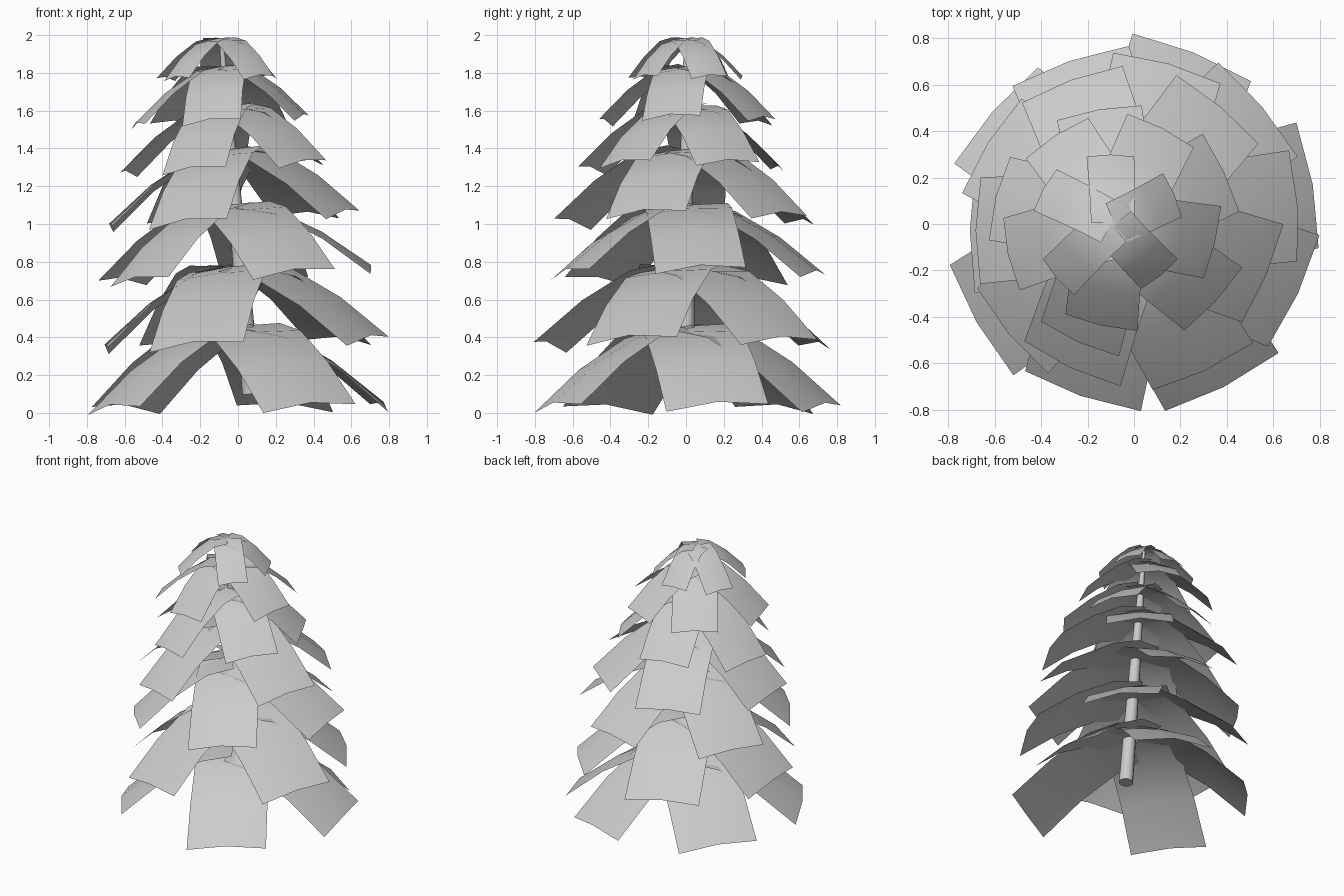
import bpy, bmesh, math
from mathutils import Vector, Matrix

if "Cube" in bpy.data.objects:
    bpy.data.objects.remove(bpy.data.objects["Cube"])


def finish(bm, name, angle):
    mesh = bpy.data.meshes.new(name)
    bm.to_mesh(mesh)
    bm.free()
    ob = bpy.data.objects.new(name, mesh)
    bpy.context.collection.objects.link(ob)
    bpy.ops.object.select_all(action='DESELECT')
    ob.select_set(True)
    bpy.context.view_layer.objects.active = ob
    bpy.ops.object.shade_smooth_by_angle(angle=math.radians(angle))
    return ob


def tube(bm, points, sides):
    """Tapered tube through (position, radius) pairs."""
    axis = (points[-1][0] - points[0][0]).normalized()
    rot = axis.to_track_quat('Z', 'Y')
    rings = []
    for p, r in points:
        rings.append([bm.verts.new(p + rot @ Vector((r * math.cos(a), r * math.sin(a), 0)))
                      for a in (2 * math.pi * i / sides for i in range(sides))])
    for a, b in zip(rings, rings[1:]):
        for i in range(sides):
            j = (i + 1) % sides
            bm.faces.new((a[i], a[j], b[j], b[i]))
    bm.faces.new(rings[0][::-1])
    bm.faces.new(rings[-1])


# lengthwise droop shared by every frond: (reach fraction, drop fraction)
DROOP = [(0.02, 0.0), (0.3, 0.08), (0.65, 0.46), (1.0, 1.0)]
ROLL = 0.075   # each frond overlaps the next like a pinwheel


def frond(bm, x, z, tilt, angle, length, width, drop):
    # the whole whorl leans with the trunk
    turn = (Matrix.Translation((x, 0, z)) @ Matrix.Rotation(-tilt, 4, 'Y')
            @ Matrix.Rotation(math.radians(angle), 4, 'Z') @ Matrix.Rotation(ROLL, 4, 'X'))
    rows = []
    for t, d in DROOP:
        row = []
        for s in (-1, 0, 1):
            sag = abs(s) * (0.005 + 0.05 * width * t)
            w = width * (0.92 + 0.08 * t)
            reach = length * t + (0.03 * length * t if s == 0 else 0)
            row.append(bm.verts.new(turn @ Vector((reach, s * w / 2, -drop * d - sag))))
        rows.append(row)
    for a, b in zip(rows, rows[1:]):
        for i in range(2):
            bm.faces.new((a[i], b[i], b[i + 1], a[i + 1]))


# trunk
bm = bmesh.new()
tube(bm, [(Vector((0.08 - 0.085 * z, 0, z)), r) for z, r in
          ((0.1, 0.049), (0.6, 0.044), (1.1, 0.036), (1.6, 0.024), (1.985, 0.01))], 12)
finish(bm, "trunk", 40)

# whorls, bottom to top: centre x, height, drop, tilt, width, [(angle, length)]
WHORLS = [
    (-.01, 0.46, 0.41, 0.01, 0.55, [(-63, .78), (10, .77), (68, .76), (139, .75), (210, .77)]),
    (-.02, 0.775, 0.39, 0.035, 0.53, [(251, .75), (335, .75), (40, .73), (109, .73), (180, .68)]),
    (-.04, 1.10, 0.355, 0.05, 0.48, [(-65, .69), (4, .71), (74, .69), (148, .68), (220, .68)]),
    (-.04, 1.395, 0.355, 0.06, 0.46, [(245, .65), (337, .61), (50, .62), (110, .65), (180, .645)]),
    (-.06, 1.625, 0.31, 0.06, 0.37, [(246, .53), (317, .50), (25, .47), (100, .49), (166, .55)]),
    (-.08, 1.835, 0.275, 0.05, 0.32, [(257, .43), (346, .41), (63, .44), (123, .455), (193, .48)]),
    (-.09, 1.985, 0.20, 0.02, 0.205, [(23, .28), (90, .29), (151, .33), (221, .33), (309, .29)]),
]
for n, (x, z, drop, tilt, width, cards) in enumerate(WHORLS, 1):
    bm = bmesh.new()
    for angle, length in cards:
        frond(bm, x, z, tilt, angle, length, width, drop)
    finish(bm, f"foliage_whorl_{n}", 60)
